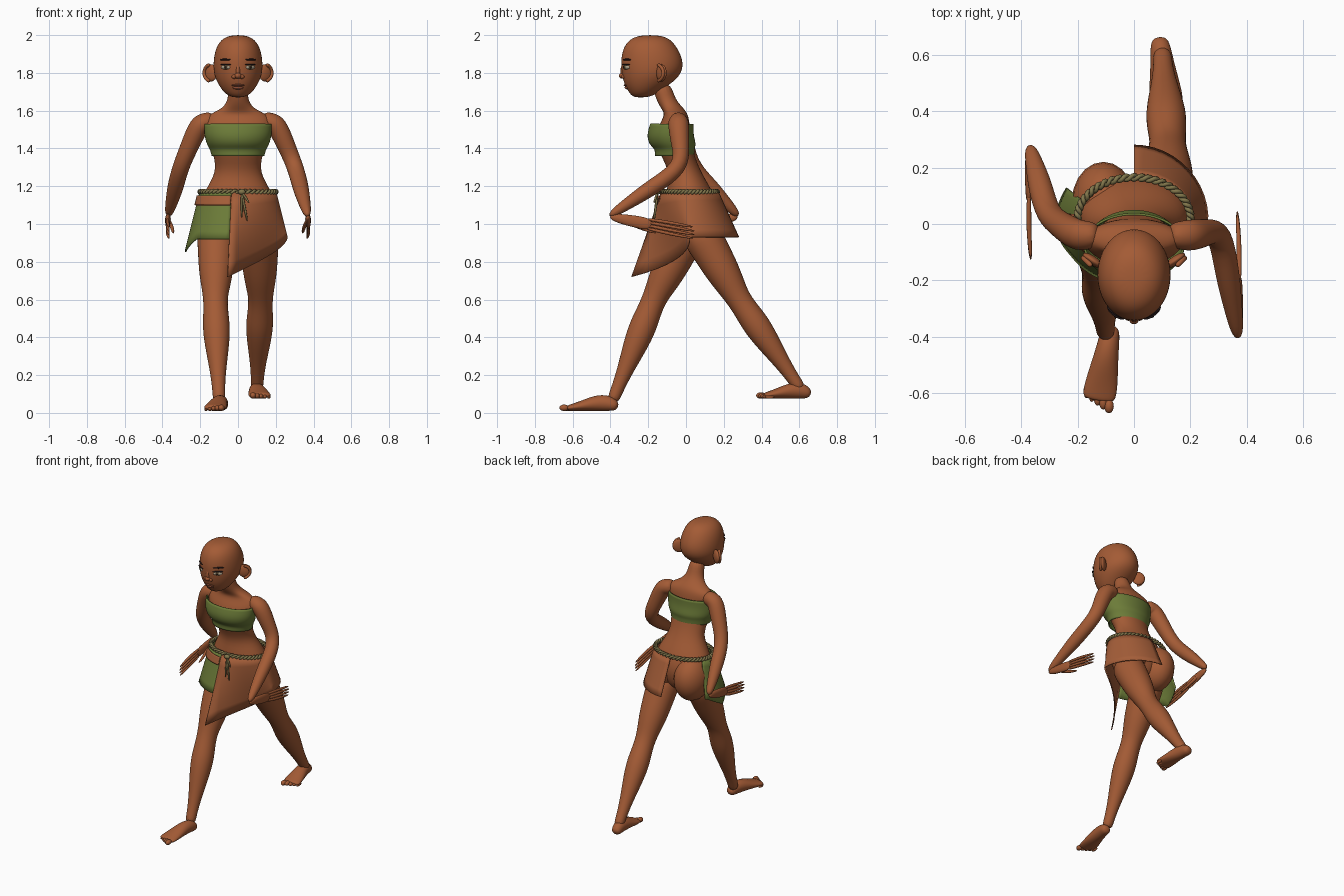
import bpy, bmesh, math
from mathutils import Vector, Matrix

if "Cube" in bpy.data.objects:
    bpy.data.objects.remove(bpy.data.objects["Cube"], do_unlink=True)


def material(name, red, green, blue):
    mat = bpy.data.materials.new(name)
    mat.use_nodes = True
    colour = (red, green, blue, 1)
    mat.diffuse_color = colour
    shader = next(node for node in mat.node_tree.nodes if node.type == 'BSDF_PRINCIPLED')
    shader.inputs["Base Color"].default_value = colour
    return mat


SKIN = material("warm brown skin", .37, .105, .036)
CLOTH = material("brown cloth", .37, .11, .04)
GREEN = material("green cloth", .15, .2, .04)
ROPE = material("rope", .22, .18, .07)
DARK = material("dark hair", .02, .01, .01)
LIPS = material("lips", .27, .075, .035)
WHITE = material("eye white", .45, .38, .27)
IRIS = material("iris", .1, .07, .025)
SIDES = (("left", 1), ("right", -1))


def finish(bm, name, mat, levels=0, thickness=0):
    """Turn a bmesh into a smooth shaded object."""
    bmesh.ops.recalc_face_normals(bm, faces=bm.faces)
    for face in bm.faces:
        face.smooth = True
    mesh = bpy.data.meshes.new(name)
    bm.to_mesh(mesh)
    bm.free()
    mesh.materials.append(mat)
    obj = bpy.data.objects.new(name, mesh)
    bpy.context.collection.objects.link(obj)
    if levels:
        smoother = obj.modifiers.new("smooth", 'SUBSURF')
        smoother.levels = smoother.render_levels = levels
    if thickness:
        shell = obj.modifiers.new("thickness", 'SOLIDIFY')
        shell.thickness = thickness
        shell.offset = 0


def skin_rings(bm, rings):
    for upper, lower in zip(rings, rings[1:]):
        for k in range(len(upper)):
            bm.faces.new((upper[k - 1], upper[k], lower[k], lower[k - 1]))


def tube(name, points, mat=SKIN, sides=10, flat=False, hollow=False):
    """Loft elliptical rings (x, y, z, half width, half depth) along a path."""
    bm = bmesh.new()
    # make up for the shrinkage of the subdivision
    grow = 3 / (2 + math.cos(math.tau / sides))
    centres = [Vector(point[:3]) for point in points]
    last = len(points) - 1
    rings = []
    for i, point in enumerate(points):
        along = centres[min(i + 1, last)] - centres[max(i - 1, 0)]
        along = Vector((0, 0, -1)) if flat else along.normalized()
        across = Vector((1, 0, 0))
        across = (across - along * across.dot(along)).normalized()
        depth = along.cross(across)
        ring = []
        for k in range(sides):
            turn = math.tau * k / sides
            offset = across * point[3] * math.cos(turn) + depth * point[-1] * math.sin(turn)
            ring.append(bm.verts.new(centres[i] + grow * offset))
        rings.append(ring)
    skin_rings(bm, rings)
    if not hollow:
        bm.faces.new(rings[0])
        bm.faces.new(rings[-1])
    finish(bm, name, mat, levels=2, thickness=.008 if hollow else 0)


def stack(name, profile, **options):
    """Horizontal rings from a profile of (height, y, half width, half depth)."""
    points = [(0, y, z, width, depth) for z, y, width, depth in profile]
    tube(name, points, sides=16, flat=True, **options)


def limb(name, joints, profile):
    """Chain of joints; the profile gives the radius at each joint number or between."""
    points = []
    for place, radius in profile:
        i = min(int(place), len(joints) - 2)
        centre = Vector(joints[i]).lerp(Vector(joints[i + 1]), place - i)
        points.append((*centre, radius))
    tube(name, points)


def ball(name, centre, size, mat=SKIN, turn=0):
    bm = bmesh.new()
    placing = Matrix.Translation(centre) @ Matrix.Rotation(turn, 4, 'Z') @ Matrix.Diagonal((*size, 1))
    bmesh.ops.create_uvsphere(bm, u_segments=20, v_segments=12, radius=1, matrix=placing)
    finish(bm, name, mat)


# Torso and neck
stack("torso", [
    (1.75, -.13, .05, .05), (1.66, -.11, .05, .05), (1.61, -.07, .08, .06),
    (1.58, -.05, .16, .06), (1.53, -.06, .18, .08), (1.47, -.07, .16, .09), (1.37, -.05, .13, .09),
    (1.27, 0, .11, .08), (1.16, .02, .19, .13), (1.05, .04, .2, .14), (.9, .03, .15, .1)])
ball("left_buttock", (.1, .08, 1.03), (.1, .11, .12))
ball("right_buttock", (-.108, .08, 1.02), (.112, .14, .15))

# Strapless top, folded in at the lower band
stack("chest_wrap", [
    (1.53, -.075, .175, .11), (1.47, -.085, .175, .12), (1.42, -.07, .16, .12),
    (1.4, -.06, .145, .1), (1.36, -.06, .135, .1)], mat=GREEN, hollow=True)

# Head
stack("head", [
    (2, -.19, .03, .04), (1.985, -.19, .08, .1), (1.94, -.19, .115, .14),
    (1.87, -.18, .13, .165), (1.8, -.18, .13, .16), (1.75, -.2, .11, .13),
    (1.71, -.22, .085, .09), (1.68, -.23, .055, .06), (1.67, -.24, .02, .025)])

# Face
ball("nose_tip", (0, -.335, 1.785), (.018, .02, .016))
ball("nose_bridge", (0, -.327, 1.81), (.014, .02, .04))
ball("upper_lip", (0, -.31, 1.735), (.035, .02, .008), LIPS)
ball("lower_lip", (0, -.305, 1.722), (.03, .02, .01), LIPS)
for label, s in SIDES:
    slant = .6 * s
    ball(label + "_nostril", (.02 * s, -.327, 1.78), (.014, .016, .012))
    ball(label + "_eye", (.063 * s, -.314, 1.83), (.03, .013, .013), WHITE, slant)
    ball(label + "_iris", (.064 * s, -.322, 1.83), (.013, .008, .012), IRIS, slant)
    ball(label + "_pupil", (.065 * s, -.327, 1.83), (.007, .005, .007), DARK, slant)
    ball(label + "_lashes", (.064 * s, -.317, 1.844), (.035, .012, .004), DARK, slant)
    ball(label + "_eyebrow", (.066 * s, -.313, 1.87), (.036, .009, .006), DARK, slant)
    # Ear: a bowl with a raised rim
    ball(label + "_ear", (.145 * s, -.13, 1.8), (.043, .016, .046), SKIN, slant)
    rim = []
    for k in range(-4, 5):
        turn = k / 3
        out = .04 * math.cos(turn)
        rim.append((s * (.14 + out), out - .16, 1.8 + .046 * math.sin(turn), .009))
    tube(label + "_ear_rim", rim, sides=6)


# Arms, swung opposite ways, with long hands folded back along the stride
def arm(label, s, elbow_y, wrist_y, tip_y):
    wrist = Vector((.37 * s, wrist_y, 1.04))
    tip = Vector((.375 * s, tip_y, .95))
    limb(label + "_arm",
         [(.12 * s, -.04, 1.555), (.205 * s, -.04, 1.53), (.305 * s, elbow_y, 1.3), wrist],
         [(0, .04), (.6, .052), (1, .056), (1.5, .048), (2, .043), (2.4, .044), (2.7, .033), (3, .02)])

    def along(part, inward=0, rise=0):
        return wrist.lerp(tip, part) + Vector((-inward * s, 0, rise))

    tube(label + "_palm", [(*along(0), .016, .02), (*along(.3), .015, .033), (*along(.5), .01, .032)])
    for finger in range(4):
        spread = (finger - 1.5) / 50
        reach = 1 - abs(spread)
        tube(f"{label}_finger_{finger + 1}",
             [(*along(.4, 0, spread * .8), .009), (*along(.7, 0, spread), .009),
              (*along(reach, .01, spread), .006)], sides=6)
    tube(label + "_thumb",
         [(*along(.15), .012), (*along(.35, .025, -.03), .01), (*along(.55, .03, -.04), .006)], sides=6)


arm("left", 1, elbow_y=-.02, wrist_y=-.41, tip_y=.06)
arm("right", -1, elbow_y=.03, wrist_y=.28, tip_y=-.14)


# Legs and feet, right one forward and left one back
def leg(label, hip, knee, ankle, heel, toe):
    limb(label + "_leg", [hip, knee, ankle],
         [(0, .11), (.3, .1), (.6, .092), (.8, .078), (1, .062), (1.15, .067), (1.3, .073),
          (1.5, .06), (1.7, .042), (1.9, .032), (2, .034)])
    heel, toe = Vector(heel), Vector(toe)
    ground = heel.z
    inner = (toe - heel).cross(Vector((0, 0, 1))).normalized()
    if inner.x * hip[0] > 0:
        inner.negate()
    sole = []
    for part, width, height in ((0, .026, .04), (.12, .036, .08), (.35, .042, .09),
                                (.65, .056, .055), (.85, .06, .036), (.92, .05, .03)):
        centre = heel.lerp(toe, part)
        sole.append((centre.x, centre.y, ground + height / 2, width, height / 2))
    tube(label + "_foot", sole)
    for k in range(5):
        radius = .017 - k / 500
        centre = heel.lerp(toe, .96 - k / 30) + inner * (.04 - k / 45)
        centre.z += radius
        ball(f"{label}_toe_{k + 1}", centre, (radius, .025, radius))


leg("right", hip=(-.11, .03, 1), knee=(-.12, -.17, .6), ankle=(-.1, -.39, .06),
    heel=(-.08, -.36, .01), toe=(-.13, -.65, .01))
leg("left", hip=(.11, .05, 1), knee=(.12, .28, .6), ankle=(.1, .61, .12),
    heel=(.09, .66, .075), toe=(.12, .39, .075))


# Draped cloths hang from the belt line and flare with their drop
def drape(name, mat, start, end, hem, top=1.165, tuck=0, out=0):
    bm = bmesh.new()
    rows, columns = 6, 24
    grid = []
    for i in range(rows + 1):
        down = i / rows
        row = []
        for j in range(columns + 1):
            angle = start + (end - start) * j / columns
            share = max(0, angle / start)
            z = top + (hem(share) - top) * down
            drop = 1.17 - z
            swing = math.sin(math.radians(angle))
            radius = .15 + out + (.4 + swing / 20) * drop
            if swing < 0:
                # the front hem falls back between the legs
                swing += tuck * down * (-share ** 3 - swing)
            x = (.2 + out + drop / 4) * math.cos(math.radians(angle))
            row.append(bm.verts.new((x, .02 + radius * swing, z)))
        grid.append(row)
    for upper, lower in zip(grid, grid[1:]):
        for j in range(columns):
            bm.faces.new((upper[j], upper[j + 1], lower[j + 1], lower[j]))
    finish(bm, name, mat, thickness=.007)


drape("skirt_wrap", CLOTH, -100, 90, lambda share: .93 - .21 * share ** 1.3, tuck=1)
drape("green_hip_cloth", GREEN, -100, -205, lambda share: .92 - max(0, .07 - abs(share - 1.75) / 4))
drape("hip_band", CLOTH, -100, -185, lambda share: 1.1, top=1.15, out=.01)


# Twisted rope belt with a knot and hanging ties
def strand(name, phase):
    curve = bpy.data.curves.new(name, 'CURVE')
    curve.dimensions = '3D'
    curve.bevel_depth = .008
    curve.bevel_resolution = 1
    spline = curve.splines.new('POLY')
    count = 200
    spline.points.add(count - 1)
    for k, point in enumerate(spline.points):
        angle = math.tau * k / count
        twist = angle * 24 + phase
        wave = .008 * math.cos(twist)
        point.co = ((.2 + wave) * math.cos(angle), .02 + (.145 + wave) * math.sin(angle),
                    1.17 + .008 * math.sin(twist), 1)
    spline.use_cyclic_u = True
    curve.materials.append(ROPE)
    bpy.context.collection.objects.link(bpy.data.objects.new(name, curve))


strand("belt_strand_one", 0)
strand("belt_strand_two", math.pi)
knot = Vector((.02, -.15, 1.17))
ball("belt_knot", knot, (.02, .015, .015), ROPE)
for swing, length in ((.03, .16), (0, .14), (.04, .06)):
    end = knot + Vector((swing, -.02, -length))
    tube("belt_tie", [(*knot, .006), (*knot.lerp(end, .5), .006), (*end, .005)], ROPE, sides=6)
